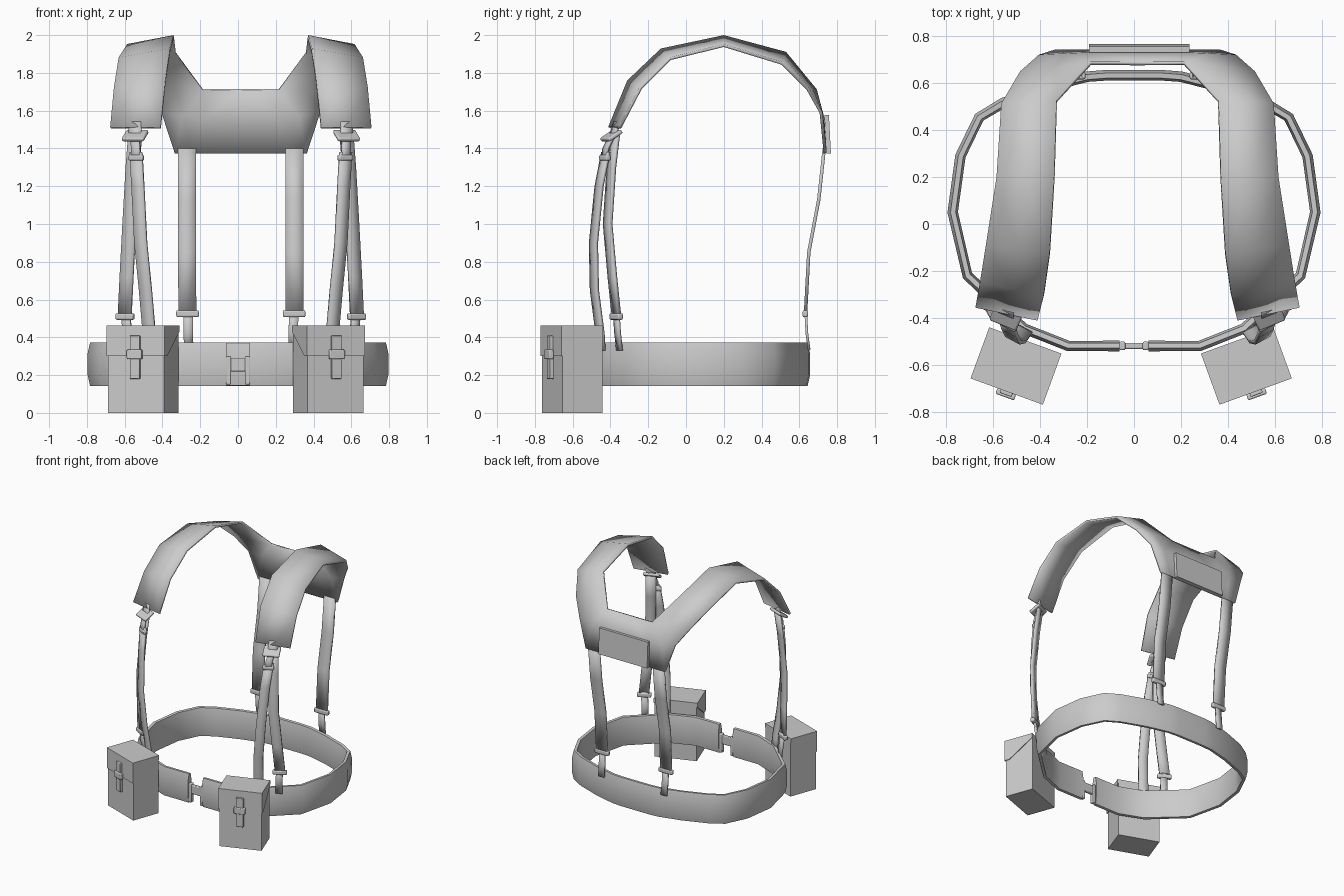
import bpy, bmesh, math
from mathutils import Vector, Matrix

if "Cube" in bpy.data.objects:
    bpy.data.objects.remove(bpy.data.objects["Cube"], do_unlink=True)

GREY = (0.6, 0.6, 0.6, 1)
mat = bpy.data.materials.new("plain_grey")
mat.use_nodes = True
mat.diffuse_color = GREY
mat.node_tree.nodes["Principled BSDF"].inputs["Base Color"].default_value = GREY


def make(name, verts, faces, centre=None, thick=0, angle=50):
    """Mesh object; centre = x of the mirror plane, thick = solidify thickness."""
    me = bpy.data.meshes.new(name)
    me.from_pydata([tuple(v) for v in verts], [], faces)
    bm = bmesh.new()
    bm.from_mesh(me)
    bmesh.ops.recalc_face_normals(bm, faces=bm.faces)
    bm.to_mesh(me)
    bm.free()
    me.materials.append(mat)
    ob = bpy.data.objects.new(name, me)
    bpy.context.collection.objects.link(ob)
    if centre is not None:
        ob.location.x = centre
        m = ob.modifiers.new("mirror", 'MIRROR')
        m.use_clip = True
    if thick:
        s = ob.modifiers.new("thickness", 'SOLIDIFY')
        s.thickness = thick
        s.offset = 0
    bpy.ops.object.select_all(action='DESELECT')
    ob.select_set(True)
    bpy.context.view_layer.objects.active = ob
    bpy.ops.object.shade_smooth_by_angle(angle=math.radians(angle))
    return ob


def box(name, loc, size, turn=0, tilt=0, centre=None, bevel=0.0):
    """Box turned about z after a tilt about x."""
    m = (Matrix.Translation(loc) @ Matrix.Rotation(math.radians(turn), 4, 'Z')
         @ Matrix.Rotation(math.radians(tilt), 4, 'X'))
    v = [m @ Vector((x * size[0] / 2, y * size[1] / 2, z * size[2] / 2))
         for x in (-1, 1) for y in (-1, 1) for z in (-1, 1)]
    f = [(0, 1, 3, 2), (4, 6, 7, 5), (0, 4, 5, 1), (2, 3, 7, 6), (0, 2, 6, 4), (1, 5, 7, 3)]
    ob = make(name, v, f, centre, angle=30)
    if bevel:
        b = ob.modifiers.new("bevel", 'BEVEL')
        b.width = bevel
        b.segments = 2
    return ob


def strap(name, path, width, turn, thick=0.018, centre=0.015):
    """Flat webbing along a path, its width lying level at an angle about z."""
    d = Vector((math.cos(math.radians(turn)), math.sin(math.radians(turn)), 0)) * width / 2
    v = []
    for p in path:
        v += [Vector(p) - d, Vector(p), Vector(p) + d]
    f = []
    for i in range(len(path) - 1):
        for k in (0, 1):
            a = 3 * i + k
            f.append((a, a + 1, a + 4, a + 3))
    return make(name, v, f, centre, thick)


# Padded belt: open loop of a rounded section, parted at the front buckle
half = [(0.062, -0.52), (0.28, -0.52), (0.47, -0.445), (0.71, -0.22), (0.773, 0.05),
        (0.74, 0.29), (0.66, 0.455), (0.56, 0.515), (0.37, 0.585), (0.2, 0.628), (0.12, 0.634)]
path = half + [(-x, y) for x, y in reversed(half)]
section = [(-0.012, 0.145), (0.01, 0.143), (0.023, 0.2), (0.023, 0.315),
           (0.01, 0.373), (-0.012, 0.371), (-0.022, 0.315), (-0.022, 0.2)]
verts, faces = [], []
n = len(section)
for i, p in enumerate(path):
    a, b = Vector(path[max(i - 1, 0)]), Vector(path[min(i + 1, len(path) - 1)])
    t = (b - a).normalized()
    for o, z in section:
        verts.append((p[0] + t.y * o, p[1] - t.x * o, z))
for i in range(len(path) - 1):
    for k in range(n):
        k2 = (k + 1) % n
        faces.append((i * n + k, i * n + k2, (i + 1) * n + k2, (i + 1) * n + k))
faces += [tuple(range(n)), tuple(range(len(verts) - n, len(verts)))]
make("padded_belt", verts, faces, angle=60)

# Belt buckle
box("buckle_bar", (0, -0.52, 0.255), (0.15, 0.026, 0.07), bevel=0.006)
box("buckle_end", (0.05, -0.52, 0.225), (0.026, 0.036, 0.15), centre=0, bevel=0.006)

# Shoulder pads and back yoke: rows of (inner, outer) points, front to back
rows = [((0.425, -0.405, 1.51), (0.69, -0.35, 1.51)),
        ((0.40, -0.305, 1.755), (0.67, -0.24, 1.72)),
        ((0.375, -0.13, 1.922), (0.645, -0.085, 1.875)),
        ((0.355, 0.2, 1.992), (0.60, 0.2, 1.945)),
        ((0.345, 0.525, 1.905), (0.58, 0.51, 1.85)),
        ((0.2, 0.685, 1.71), (0.50, 0.645, 1.715)),
        ((0.19, 0.725, 1.56), (0.42, 0.715, 1.59)),
        ((0.19, 0.737, 1.375), (0.35, 0.737, 1.375))]
verts, faces = [], []
for a, b in rows:
    a, b = Vector(a), Vector(b)
    verts += [a, (a + b) / 2, b]
for i in range(len(rows) - 1):
    for k in (0, 1):
        q = 3 * i + k
        faces.append((q, q + 1, q + 4, q + 3))
mid = len(verts)
verts += [(0, rows[i][0][1], rows[i][0][2]) for i in (5, 6, 7)]
for j, i in enumerate((5, 6)):
    faces.append((mid + j, 3 * i, 3 * i + 3, mid + j + 1))
make("shoulder_yoke", verts, faces, centre=0.015, thick=0.016, angle=60)

# Panel on the back of the yoke
box("back_panel", (0.022, 0.75, 1.475), (0.43, 0.024, 0.205), tilt=3)

# Rear straps with sliders
strap("rear_strap", [(0.285, 0.732, 1.40), (0.285, 0.703, 1.13), (0.285, 0.65, 0.85),
                     (0.283, 0.633, 0.53)], 0.095, 0)
strap("rear_strap_end", [(0.28, 0.633, 0.55), (0.278, 0.64, 0.42), (0.276, 0.652, 0.335)],
      0.05, 0, 0.014)
box("rear_slider", (0.282, 0.632, 0.525), (0.12, 0.03, 0.036), centre=0.015, bevel=0.008)

# Front straps: a rear leg and a front leg hang from one ring on each side
strap("front_outer_strap", [(0.56, -0.375, 1.47), (0.573, -0.395, 1.30), (0.59, -0.415, 1.0),
                            (0.605, -0.39, 0.72), (0.615, -0.368, 0.51)], 0.075, 28)
strap("front_outer_strap_end", [(0.612, -0.37, 0.54), (0.60, -0.362, 0.42),
                                (0.595, -0.352, 0.33)], 0.05, 28, 0.014)
box("front_outer_slider", (0.613, -0.37, 0.51), (0.105, 0.032, 0.034), 28, centre=0.015, bevel=0.008)
strap("front_inner_strap", [(0.555, -0.425, 1.38), (0.545, -0.46, 1.2), (0.53, -0.49, 0.9),
                            (0.505, -0.485, 0.65), (0.485, -0.455, 0.42), (0.48, -0.45, 0.33)],
      0.07, 28)
strap("front_inner_strap_end", [(0.56, -0.39, 1.47), (0.557, -0.425, 1.40),
                                (0.555, -0.435, 1.33)], 0.05, 28, 0.014)
box("front_inner_slider", (0.553, -0.43, 1.35), (0.085, 0.03, 0.03), 28, centre=0.015, bevel=0.008)
box("front_ring_bar", (0.56, -0.395, 1.468), (0.125, 0.09, 0.022), 22, 32, 0.015, 0.008)
strap("pad_loop", [(0.56, -0.365, 1.54), (0.56, -0.38, 1.49), (0.56, -0.40, 1.45)], 0.07, 22, 0.014)

# Belt pouches, turned outward: local x across, y deep, z up
TURN, C, PX = 20, Vector((0.478, -0.602, 0)), -0.012
spin = Matrix.Translation((C.x - PX, C.y, 0)) @ Matrix.Rotation(math.radians(TURN), 4, 'Z')


def at(x, y, z):
    return spin @ Vector((x, y, z))


W, D = 0.158, 0.112
box("pouch_body", at(0, 0, 0.226), (2 * W, 2 * D, 0.452), TURN, centre=PX)
# Flap: top sheet, hanging front and tapering cheeks
w, d = W + 0.006, D + 0.008
flap = [at(s * w, y, z) for s in (-1, 1)
        for y, z in ((D, 0.463), (-d, 0.463), (-d, 0.30), (-d + 0.04, 0.30), (D, 0.43))]
flap_faces = [tuple(range(5)), tuple(range(5, 10))]
flap_faces += [(k, (k + 1) % 5, (k + 1) % 5 + 5, k + 5) for k in range(5)]
make("pouch_flap", flap, flap_faces, centre=PX, angle=30)
# Closing tab with clip
box("pouch_tab", at(0, -d - 0.004, 0.295), (0.055, 0.022, 0.23), TURN, centre=PX, bevel=0.004)
box("pouch_clip", at(0, -d - 0.012, 0.31), (0.085, 0.026, 0.05), TURN, centre=PX, bevel=0.006)
